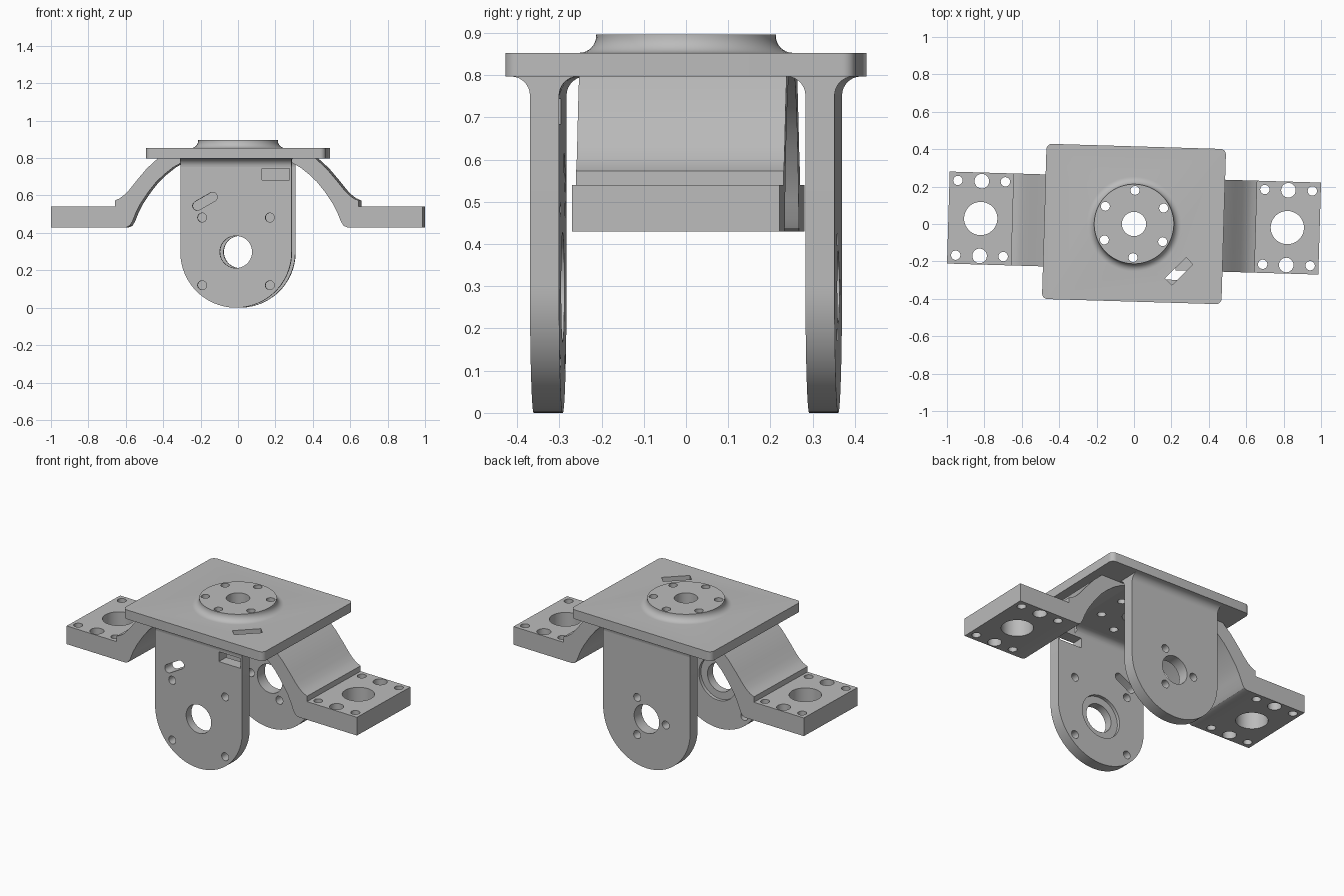
import bpy, bmesh
from math import sin, cos, pi, radians

if "Cube" in bpy.data.objects:
    bpy.data.objects.remove(bpy.data.objects["Cube"], do_unlink=True)

TURN = radians(-1.7)          # whole bracket is turned slightly about z
PLATE_LOW, PLATE_TOP, HUB_TOP = 0.797, 0.853, 0.896
LEG_IN, LEG_OUT, LEG_R = 0.292, 0.361, 0.298

grey = bpy.data.materials.new("machined grey")
grey.use_nodes = True
grey.diffuse_color = (0.5, 0.5, 0.5, 1)
grey.node_tree.nodes["Principled BSDF"].inputs["Base Color"].default_value = (0.5, 0.5, 0.5, 1)


def arc(cx, cy, r, start, end, steps=12):
    """Points on an arc, angles in degrees."""
    angles = [radians(start + (end - start) * i / steps) for i in range(steps + 1)]
    return [(cx + r * cos(a), cy + r * sin(a)) for a in angles]


def circle(cx, cy, r, steps=40):
    return arc(cx, cy, r, 0, 360, steps)[:-1]


def slab(cx, cy, length, width, angle):
    """Rectangle turned by an angle in degrees."""
    c, s = cos(radians(angle)), sin(radians(angle))
    corners = [(-1, -1), (1, -1), (1, 1), (-1, 1)]
    return [(cx + c * u * length / 2 - s * v * width / 2,
             cy + s * u * length / 2 + c * v * width / 2) for u, v in corners]


def prisms(name, outlines, axis, low, high):
    """Extrude closed outlines along an axis into one object."""
    place = {"x": lambda a, b, d: (d, a, b),
             "y": lambda a, b, d: (a, d, b),
             "z": lambda a, b, d: (a, b, d)}[axis]
    bm = bmesh.new()
    for pts in outlines:
        ends = [[bm.verts.new(place(a, b, d)) for a, b in pts] for d in (low, high)]
        bm.faces.new(ends[0])
        bm.faces.new(ends[1])
        for i in range(len(pts)):
            j = (i + 1) % len(pts)
            bm.faces.new((ends[0][i], ends[0][j], ends[1][j], ends[1][i]))
    return finish(name, bm)


def finish(name, bm):
    bmesh.ops.recalc_face_normals(bm, faces=bm.faces)
    mesh = bpy.data.meshes.new(name)
    bm.to_mesh(mesh)
    bm.free()
    mesh.materials.append(grey)
    ob = bpy.data.objects.new(name, mesh)
    bpy.context.collection.objects.link(ob)
    return ob


def combine(ob, other, operation="DIFFERENCE"):
    """Apply a boolean and remove the helper object."""
    mod = ob.modifiers.new("cut", "BOOLEAN")
    mod.operation, mod.solver, mod.object = operation, "EXACT", other
    bpy.context.view_layer.objects.active = ob
    bpy.ops.object.modifier_apply(modifier=mod.name)
    bpy.data.objects.remove(other, do_unlink=True)


def drill(ob, outlines, axis, low, high):
    combine(ob, prisms("cutter", outlines, axis, low, high))


parts = []

# Top plate with rounded corners
r, hx, hy = 0.03, 0.48, 0.415
outline = (arc(hx - r, hy - r, r, 0, 90, 6) + arc(r - hx, hy - r, r, 90, 180, 6)
           + arc(r - hx, r - hy, r, 180, 270, 6) + arc(hx - r, r - hy, r, 270, 360, 6))
plate = prisms("top_plate", [outline], "z", PLATE_LOW, PLATE_TOP)

# Raised round hub with a flared foot, turned from a profile
bm = bmesh.new()
profile = [(0, HUB_TOP)] + arc(0.253, 0.893, 0.04, 180, 270, 8) + [(0.253, 0.84), (0, 0.84)]
profile.insert(1, (0.213, HUB_TOP))
verts = [bm.verts.new((x, 0, z)) for x, z in profile]
edges = [bm.edges.new(pair) for pair in zip(verts, verts[1:])]
bmesh.ops.spin(bm, geom=verts + edges, cent=(0, 0, 0), axis=(0, 0, 1), angle=2 * pi, steps=64)
bmesh.ops.remove_doubles(bm, verts=bm.verts, dist=0.0001)
combine(plate, finish("hub", bm), "UNION")

# Hub bore, bolt ring and diagonal slot
bolts = [(0.18 * cos(radians(a)), 0.18 * sin(radians(a))) for a in range(30, 390, 60)]
drill(plate, [circle(0, 0, 0.065)] + [circle(x, y, 0.024, 24) for x, y in bolts], "z", 0.7, 1)
slot = slab(0.248, -0.246, 0.158, 0.052, 46)
drill(plate, [slot], "z", 0.7, 1)
parts.append(plate)

# Two hanging legs with round ends, and fillets where they meet the plate
leg_outline = arc(0, LEG_R, LEG_R, 180, 360, 48) + [(LEG_R, PLATE_LOW), (-LEG_R, PLATE_LOW)]
f = 0.045
for side, name in ((-1, "front"), (1, "back")):
    leg = prisms(name + "_leg", [leg_outline], "y", *sorted((side * LEG_IN, side * LEG_OUT)))
    holes = [circle(0, LEG_R, 0.086)]
    if side < 0:
        holes += [circle(x, z, 0.024, 24) for x in (-0.181, 0.181) for z in (0.12, 0.482)]
        holes.append(slab(0.212, 0.714, 0.148, 0.06, 0))
        holes.append(arc(-0.207, 0.545, 0.025, 120, 300) + arc(-0.125, 0.592, 0.025, -60, 120))
    else:
        holes += [circle(0.13 * cos(radians(a)), LEG_R + 0.13 * sin(radians(a)), 0.024, 24)
                  for a in (60, 180, 300)]
    drill(leg, holes, "y", *sorted((side * 0.2, side * 0.5)))
    if side < 0:      # bearing recess on the inner face
        drill(leg, [circle(0, LEG_R, 0.13, 48)], "y", -LEG_IN - 0.02, -0.2)
    parts.append(leg)

    for label, face, out in (("inner", LEG_IN, -1), ("outer", LEG_OUT, 1)):
        curve = [(side * (face + out * f * (1 - cos(t))), PLATE_LOW - f + f * sin(t))
                 for t in (i * pi / 16 for i in range(9))]
        fillet = prisms(name + "_" + label + "_fillet", [curve + [(side * face, PLATE_LOW)]],
                        "x", -LEG_R, LEG_R)
        if side < 0 and label == "inner":
            drill(fillet, [slot], "z", 0.7, 1)
        parts.append(fillet)

# Two curved side arms ending in drilled mounting pads
arm = [(0.42, 0.8), (0.48, 0.745), (0.535, 0.68), (0.575, 0.63), (0.6, 0.604), (0.625, 0.585),
       (0.652, 0.573), (0.652, 0.54), (0.993, 0.54), (0.993, 0.43), (0.59, 0.43), (0.572, 0.438),
       (0.558, 0.46), (0.54, 0.505), (0.515, 0.555), (0.47, 0.622), (0.43, 0.672),
       (0.39, 0.71), (0.34, 0.75), (0.29, 0.778), (0.23, 0.797), (0.23, 0.8)]
MID = 0.005
for side, name in ((1, "left_arm"), (-1, "right_arm")):
    ob = prisms(name, [[(side * x, z) for x, z in arm]], "y", MID - 0.246, MID + 0.246)
    holes = [circle(side * 0.82, MID, 0.089)]
    for dx, radius in ((-0.126, 0.025), (0, 0.039), (0.128, 0.025)):
        holes += [circle(side * (0.82 + dx), MID + dy, radius, 28) for dy in (-0.2, 0.2)]
    drill(ob, holes, "z", 0.35, 0.7)
    parts.append(ob)

# Shared turn and shading
for ob in parts:
    ob.rotation_euler.z = TURN
    bpy.ops.object.select_all(action="DESELECT")
    ob.select_set(True)
    bpy.context.view_layer.objects.active = ob
    bpy.ops.object.shade_smooth_by_angle(angle=radians(30))
